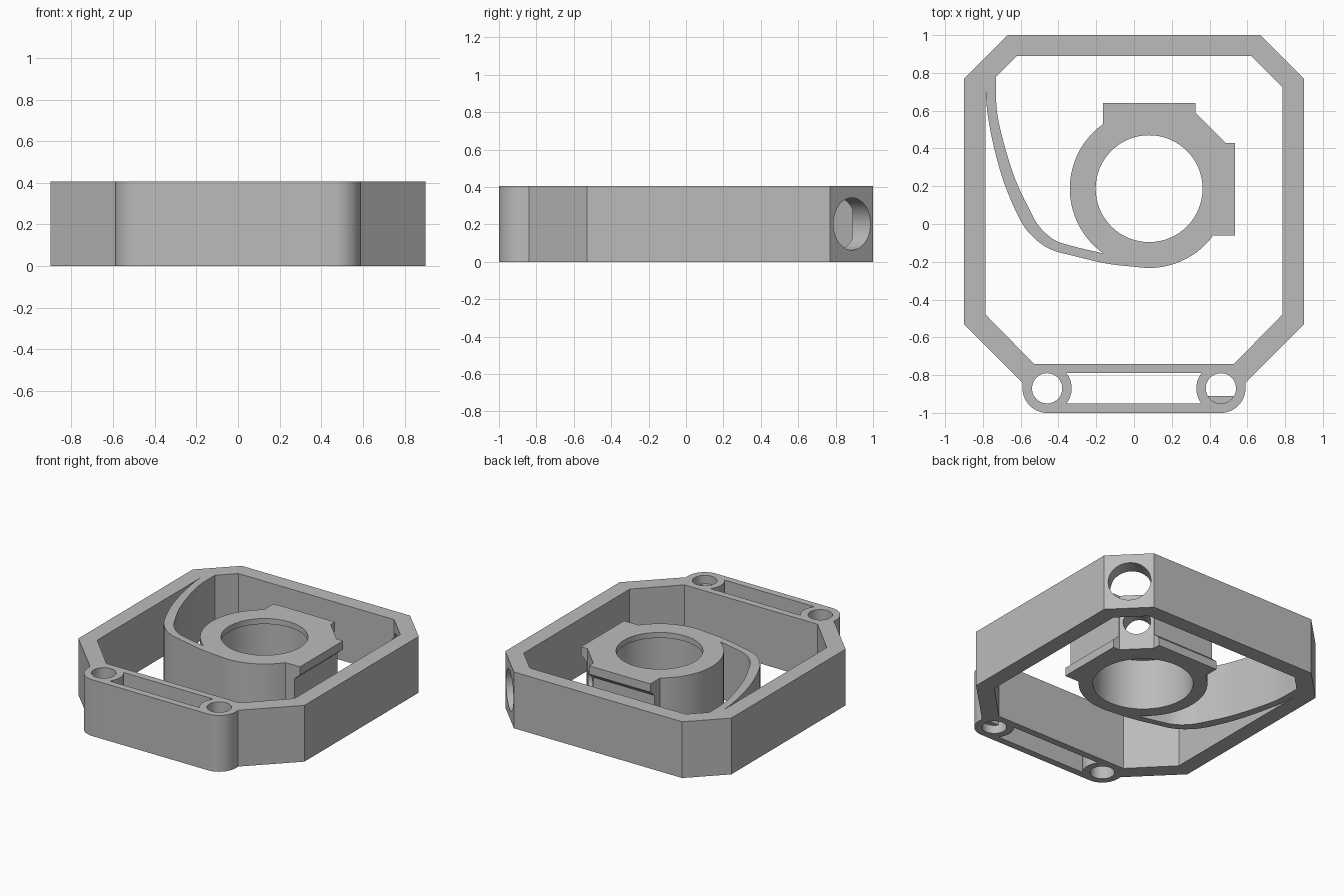
import bpy, bmesh, math
from mathutils import Matrix, Vector

cube = bpy.data.objects.get("Cube")
if cube:
    bpy.data.objects.remove(cube, do_unlink=True)

H = 0.405                      # overall height
MID = H / 2
RING = Vector((0.08, 0.187))   # centre of the ring
POST_X, POST_Y = 0.46, -0.87   # screw posts

grey = bpy.data.materials.new("grey_plastic")
grey.use_nodes = True
colour = (0.5, 0.5, 0.5, 1)
grey.diffuse_color = colour
for node in grey.node_tree.nodes:
    if node.type == 'BSDF_PRINCIPLED':
        node.inputs["Base Color"].default_value = colour


def arc(cx, cy, r, a0, a1, n):
    angles = [math.radians(a0 + (a1 - a0) * i / n) for i in range(n + 1)]
    return [(cx + r * math.cos(a), cy + r * math.sin(a)) for a in angles]


def circle(cx, cy, r, n=64):
    return arc(cx, cy, r, 0, 360, n)[:-1]


def loft(name, layers):
    """Solid through outlines of equal point count, given as (z, outline)."""
    bm = bmesh.new()
    rings = [[bm.verts.new((x, y, z)) for x, y in pts] for z, pts in layers]
    bm.faces.new(rings[0])
    bm.faces.new(rings[-1])
    n = len(rings[0])
    for low, high in zip(rings, rings[1:]):
        for i in range(n):
            j = (i + 1) % n
            bm.faces.new((low[i], low[j], high[j], high[i]))
    bmesh.ops.recalc_face_normals(bm, faces=bm.faces)
    mesh = bpy.data.meshes.new(name)
    bm.to_mesh(mesh)
    bm.free()
    mesh.materials.append(grey)
    obj = bpy.data.objects.new(name, mesh)
    bpy.context.collection.objects.link(obj)
    return obj


def prism(name, pts, z0=0.0, z1=H):
    return loft(name, [(z0, pts), (z1, pts)])


def through(pts, z1=H + 0.1):
    return prism("cutter", pts, -0.1, z1)


def diagonal_bore(centre, r, half):
    cutter = prism("cutter", circle(0, 0, r), -half, half)
    turn = Vector((1, 1, 0)).to_track_quat('Z', 'Y').to_matrix().to_4x4()
    cutter.data.transform(Matrix.Translation((centre[0], centre[1], MID)) @ turn)
    return cutter


def activate(obj):
    bpy.ops.object.select_all(action='DESELECT')
    obj.select_set(True)
    bpy.context.view_layer.objects.active = obj


def cut(obj, cutters):
    for cutter in cutters:
        cutter.hide_render = True
        mod = obj.modifiers.new("cut", 'BOOLEAN')
        mod.operation = 'DIFFERENCE'
        mod.solver = 'EXACT'
        mod.object = cutter
        activate(obj)
        bpy.ops.object.modifier_apply(modifier=mod.name)
        bpy.data.objects.remove(cutter, do_unlink=True)


def mirrored(half):
    return half + [(-x, y) for x, y in reversed(half)]


# Frame: eight-sided wall with a rounded front bar
outer = mirrored([(0.67, 1), (0.9, 0.77), (0.9, -0.53), (0.59, -0.84)][:]
                 + arc(POST_X, POST_Y, 0.13, 0, -90, 16))
inner = mirrored([(0.62, 0.89), (0.785, 0.725), (0.785, -0.48), (0.53, -0.74)])
slot = mirrored(arc(POST_X, POST_Y, 0.13, 142, 218, 16))
frame = prism("frame", outer)
cut(frame, [through(inner), through(slot),
            through(circle(POST_X, POST_Y, 0.08, 48)),
            through(circle(-POST_X, POST_Y, 0.08, 48)),
            diagonal_bore((0.70, 0.805), 0.14, 0.25)])

# Flat key inside one screw post
key = prism("post_key", arc(POST_X, POST_Y, 0.08, 210, 330, 16), 0.06, H - 0.06)


# Ring with two flanged flats, recessed between the flanges
def carriage_outline(d):
    flats = [(0.535 - d, -0.06), (0.535 - d, 0.43), (0.485, 0.43),
             (0.325, 0.59), (0.325, 0.64 - d), (-0.165, 0.64 - d)]
    return arc(RING.x, RING.y, 0.42, 125.5, 324, 40) + flats


profile = [(0, 0), (0.06, 0), (0.1, 0.045),
           (H - 0.1, 0.045), (H - 0.06, 0), (H, 0)]
carriage = loft("ring_carriage", [(z, carriage_outline(d)) for z, d in profile])
cut(carriage, [through(circle(RING.x, RING.y, 0.283)),
               through(circle(RING.x, RING.y, 0.327), H - 0.04),
               diagonal_bore(RING + Vector((0.283, 0.283)), 0.09, 0.25)])


# Curved spring arm joining the frame to the ring
def smooth_path(points, steps=5):
    """Catmull-Rom curve through the points."""
    p = [Vector(q) for q in points]
    p = [2 * p[0] - p[1]] + p + [2 * p[-1] - p[-2]]
    out = []
    for a, b, c, d in zip(p, p[1:], p[2:], p[3:]):
        for i in range(steps):
            t = i / steps
            out.append(0.5 * (2 * b + (c - a) * t + (2 * a - 5 * b + 4 * c - d) * t * t
                              + (3 * b - a - 3 * c + d) * t ** 3))
    return [tuple(v) for v in out + [p[-2]]]


inside = smooth_path([(-0.73, 0.78), (-0.727, 0.61), (-0.695, 0.45), (-0.63, 0.24),
                      (-0.55, 0.07), (-0.5, -0.015), (-0.42, -0.085),
                      (-0.315, -0.12), (-0.165, -0.155)])
outside = smooth_path([(-0.785, 0.7), (-0.775, 0.58), (-0.74, 0.4), (-0.685, 0.21),
                       (-0.605, 0.026), (-0.54, -0.063), (-0.447, -0.132),
                       (-0.315, -0.17), (-0.13, -0.212), (0.08, -0.233)])
spring = prism("spring_arm", [(-0.785, 0.725)] + inside + [(-0.1, -0.165)]
               + outside[::-1])

for part in (frame, key, carriage, spring):
    activate(part)
    bpy.ops.object.shade_smooth_by_angle(angle=math.radians(30))
